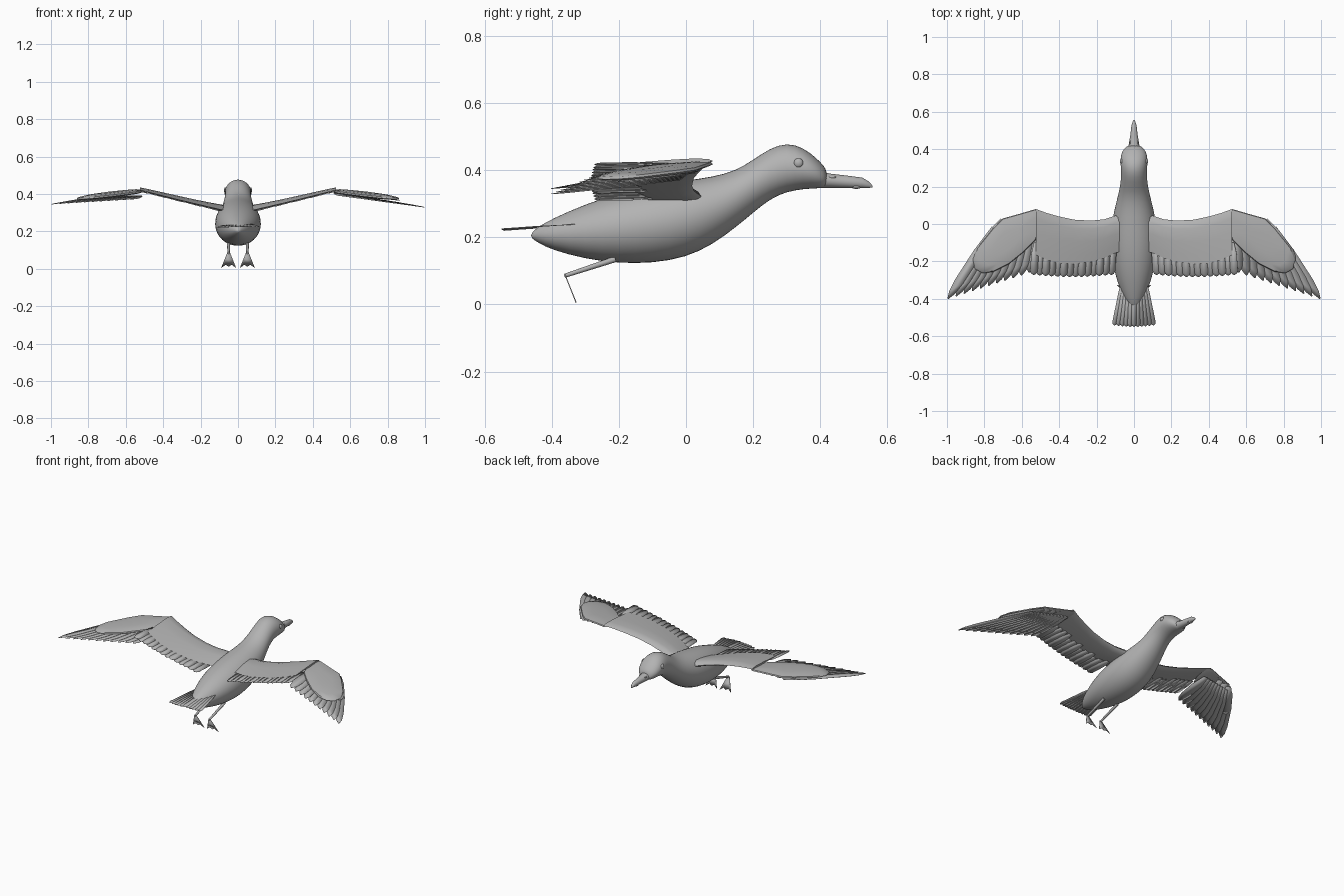
import bpy, bmesh, math
from mathutils import Vector

cube = bpy.data.objects.get("Cube")
if cube:
    bpy.data.objects.remove(cube)

grey = bpy.data.materials.new("plumage grey")
grey.use_nodes = True
COLOUR = (0.45, 0.45, 0.45, 1)
grey.diffuse_color = COLOUR
grey.node_tree.nodes["Principled BSDF"].inputs["Base Color"].default_value = COLOUR


def finish(name, bm, smooth=40, subsurf=0, thickness=0):
    """Turn a bmesh into a shaded object with its modifiers."""
    bmesh.ops.recalc_face_normals(bm, faces=bm.faces)
    mesh = bpy.data.meshes.new(name)
    bm.to_mesh(mesh)
    bm.free()
    mesh.materials.append(grey)
    ob = bpy.data.objects.new(name, mesh)
    bpy.context.collection.objects.link(ob)
    if thickness:
        mod = ob.modifiers.new("thickness", 'SOLIDIFY')
        mod.thickness, mod.offset = thickness, 0
    if subsurf:
        mod = ob.modifiers.new("smooth", 'SUBSURF')
        mod.levels = mod.render_levels = subsurf
    bpy.ops.object.select_all(action='DESELECT')
    ob.select_set(True)
    bpy.context.view_layer.objects.active = ob
    bpy.ops.object.shade_smooth_by_angle(angle=math.radians(smooth))
    return ob


def loft(name, rings, **kw):
    """Skin a list of closed rings and cap both ends."""
    bm = bmesh.new()
    loops = [[bm.verts.new(p) for p in ring] for ring in rings]
    for a, b in zip(loops, loops[1:]):
        for i in range(len(a)):
            j = (i + 1) % len(a)
            bm.faces.new((a[i], a[j], b[j], b[i]))
    bm.faces.new(loops[0])
    bm.faces.new(loops[-1])
    return finish(name, bm, **kw)


def side_rings(sections, n=20):
    """Upright ellipses from (y, bottom, top, half width)."""
    turns = [math.tau * i / n for i in range(n)]
    return [[(w * math.cos(a), y, (lo + hi) / 2 + (hi - lo) / 2 * math.sin(a)) for a in turns]
            for y, lo, hi, w in sections]


def ball(name, centre, scale):
    bm = bmesh.new()
    bmesh.ops.create_uvsphere(bm, u_segments=16, v_segments=10, radius=1)
    bmesh.ops.scale(bm, vec=scale, verts=bm.verts)
    bmesh.ops.translate(bm, vec=centre, verts=bm.verts)
    finish(name, bm, smooth=60)


def add_plate(bm, points, height, side=1):
    bm.faces.new([bm.verts.new((side * x, y, height(x, y))) for x, y in points])


def feather(base, tip, width, point):
    """Outline of one blade; a low point value makes a blunter tip."""
    base, tip = Vector(base), Vector(tip)
    axis = tip - base
    across = Vector((-axis.y, axis.x)).normalized() * width
    shape = [(0, .5), (.35, 1), (1 - point, 1), (1 - point * .35, .7), (1, .12)]
    left = [base + axis * t + across * w for t, w in shape]
    right = [base + axis * t - across * w for t, w in reversed(shape)]
    return left + right


def mix(a, b, t):
    return [p + (q - p) * t for p, q in zip(a, b)]


# Body, neck and head in one smooth skin
loft("body", side_rings([
    (-.462, .198, .212, .008), (-.44, .183, .232, .028), (-.4, .162, .255, .055),
    (-.3, .134, .30, .094), (-.2, .121, .333, .118), (-.1, .121, .355, .126),
    (0, .138, .371, .122), (.08, .177, .381, .105), (.15, .23, .40, .087),
    (.2, .272, .432, .076), (.25, .313, .466, .069), (.3, .335, .483, .071),
    (.35, .343, .468, .075), (.39, .345, .435, .064), (.412, .347, .412, .045),
    (.42, .352, .395, .03)]), subsurf=1, smooth=60)

# Beak with a hooked tip and nostrils
loft("beak", side_rings([
    (.4, .346, .396, .034), (.43, .346, .39, .027), (.48, .346, .384, .019),
    (.525, .346, .378, .014), (.545, .347, .366, .008), (.556, .348, .353, .002)], 14))
ball("beak_tip_bump", (0, .507, .35), (.014, .015, .006))
for side, label in ((1, "left"), (-1, "right")):
    ball(label + "_eye", (side * .067, .335, .421), (.009, .014, .014))
    ball(label + "_nostril", (side * .02, .435, .379), (.005, .012, .004))

# Tail fan of overlapping blunt feathers
bm = bmesh.new()
for i in range(11):
    t = i / 5 - 1
    add_plate(bm, feather((t * .05, -.27), (t * .105, -.55 + .008 * t * t), .014, .06),
              lambda x, y: .237 + .07 * (y + .3) + .004 * (1 - abs(t)) + .0004 * i)
finish("tail_feathers", bm, thickness=.0015)


def arm_height(x, y):
    return .318 + .245 * (x - .1) + .03 * (y + .1)


def hand_height(x, y):
    return .423 - .08 * (x - .53) - .06 * (.08 - y)


def wing(side, label):
    # Inner wing: thin aerofoil sections from the shoulder to the wrist
    chord = [(0, 0), (.05, .6), (.2, 1), (.5, .8), (.8, .4), (1, .08),
             (.8, -.15), (.5, -.35), (.2, -.5), (.05, -.35)]
    rings = []
    for x, front, back, thick in [
            (.05, .05, -.14, .026), (.1, .045, -.155, .024), (.16, .025, -.183, .021),
            (.23, .018, -.203, .018), (.32, .023, -.213, .016), (.4, .04, -.21, .014),
            (.47, .06, -.19, .012), (.525, .08, -.165, .009)]:
        rings.append([(side * x, front + (back - front) * c,
                       arm_height(x, front + (back - front) * c) + thick * h) for c, h in chord])
    loft(label + "_inner_wing", rings)

    # Secondary feathers behind the inner wing
    bm = bmesh.new()
    for i in range(14):
        t = i / 13
        x = .11 + .415 * t
        add_plate(bm, feather((x, -.1), (x + .012, -.272 - .012 * math.sin(math.pi * t)), .02, .12),
                  lambda x, y: arm_height(x, y) - .004 + .0008 * (i % 3), side)
    finish(label + "_secondary_feathers", bm, thickness=.0015)

    # Long primary feathers, overlapping in opposite orders on the two wings
    bm = bmesh.new()
    for i in range(11):
        t = i / 10
        base = mix((.53, .02), (.75, -.02), t)
        tip = mix((.56, -.26), (.995, -.4), t)
        lift = -.012 - .0016 * (i if side > 0 else 10 - i)
        add_plate(bm, feather(base, tip, .03 - .006 * t, .25),
                  lambda x, y: hand_height(x, y) + lift, side)
    finish(label + "_primary_feathers", bm, thickness=.0015)

    # Outer coverts: a rounded pad, domed by a raised inset
    outline = [(.5, .06), (.525, .08), (.61, .055), (.7, .03), (.755, -.025), (.84, -.13),
               (.862, -.19), (.85, -.24), (.81, -.263), (.75, -.255), (.67, -.215),
               (.59, -.15), (.525, -.085), (.505, -.03)]
    centre = Vector((.68, -.09))
    rings = []
    for scale, lift in [(.9, -.012), (1, -.006), (.97, .001), (.75, .007), (.4, .01)]:
        ring = [centre + (Vector(p) - centre) * scale for p in outline]
        rings.append([(side * p.x, p.y, hand_height(p.x, p.y) + lift) for p in ring])
    loft(label + "_outer_coverts", rings)

    # Upper layer of short feathers along the leading edge of the hand
    bm = bmesh.new()
    for i in range(5):
        t = i / 4
        add_plate(bm, feather(mix((.55, .05), (.7, .02), t), mix((.6, -.13), (.86, -.2), t), .03, .2),
                  lambda x, y: hand_height(x, y) - .01 - .001 * i, side)
    finish(label + "_lower_coverts", bm, thickness=.0015)


def leg(side, label):
    # Shank trailing backwards, slightly thicker at the body
    bm = bmesh.new()
    start, end = Vector((side * .05, -.21, .135)), Vector((side * .05, -.362, .085))
    bmesh.ops.create_cone(bm, segments=12, radius1=.009, radius2=.006,
                          depth=(end - start).length, cap_ends=True)
    turn = Vector((0, 0, 1)).rotation_difference(end - start)
    bmesh.ops.rotate(bm, matrix=turn.to_matrix(), verts=bm.verts)
    bmesh.ops.translate(bm, vec=(start + end) / 2, verts=bm.verts)
    finish(label + "_leg", bm)
    # Webbed foot hanging below, notched between the toes
    bm = bmesh.new()
    web = [(-.006, .09), (-.022, .05), (-.04, .005), (-.016, .022), (0, .012),
           (.016, .022), (.04, .005), (.022, .05), (.006, .09)]
    bm.faces.new([bm.verts.new((side * .05 + x, -.327 - .4 * (z - .005), z)) for x, z in web])
    finish(label + "_foot", bm, thickness=.003)


for side, label in ((1, "left"), (-1, "right")):
    wing(side, label)
    leg(side, label)
